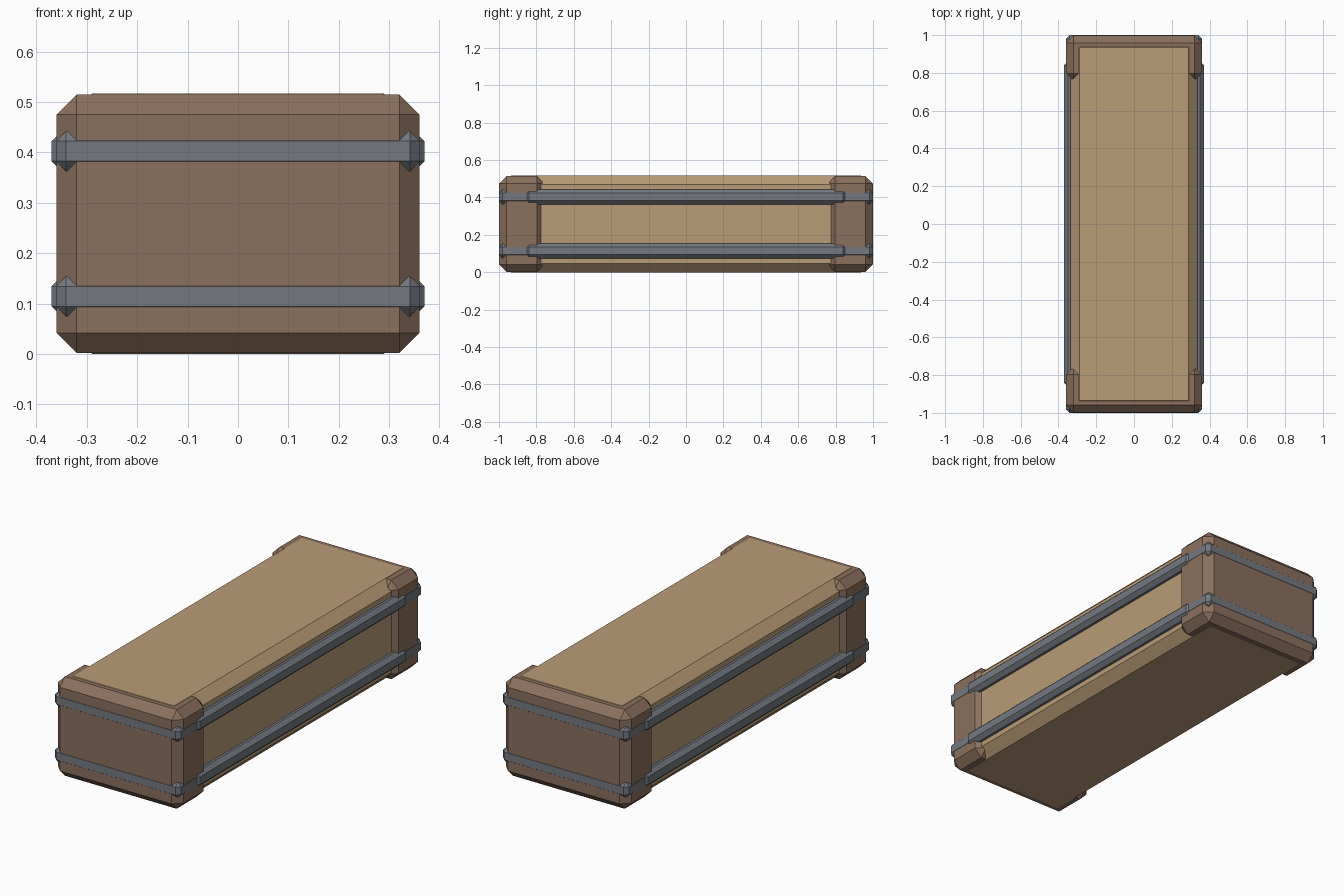
import bpy
import bmesh
from mathutils import Matrix, Vector

cube = bpy.data.objects.get("Cube")
if cube:
    bpy.data.objects.remove(cube, do_unlink=True)


def material(name, rgb):
    mat = bpy.data.materials.new(name)
    mat.use_nodes = True
    colour = (*rgb, 1.0)
    mat.diffuse_color = colour
    mat.node_tree.nodes["Principled BSDF"].inputs["Base Color"].default_value = colour
    return mat


def chamfered_box(name, size, centre, chamfer, mat):
    """Box with every edge cut by a single flat chamfer."""
    bm = bmesh.new()
    bmesh.ops.create_cube(bm, size=1, matrix=Matrix.Diagonal((*size, 1)))
    bmesh.ops.bevel(bm, geom=bm.edges[:], offset=chamfer, segments=1,
                    affect='EDGES', clamp_overlap=True)
    bmesh.ops.translate(bm, verts=bm.verts[:], vec=Vector(centre))
    mesh = bpy.data.meshes.new(name)
    bm.to_mesh(mesh)
    bm.free()
    mesh.materials.append(mat)
    obj = bpy.data.objects.new(name, mesh)
    bpy.context.collection.objects.link(obj)
    return obj


tan = material("tan wood", (0.485, 0.332, 0.185))
brown = material("brown wood", (0.258, 0.162, 0.111))
steel = material("grey steel", (0.176, 0.193, 0.221))

HEIGHT = 0.517
MID = HEIGHT / 2

# Main crate body
chamfered_box("crate_body", (0.674, 1.966, HEIGHT), (0, 0, MID), 0.048, tan)

# End caps sleeved over the body
for label, side in (("front", -1), ("back", 1)):
    chamfered_box(label + "_cap", (0.72, 0.242, HEIGHT - 0.004),
                  (0, side * 0.878, MID), 0.04, brown)

# Two metal bands, each flush with the caps, with raised rails along the sides
for label, level in (("lower", -1), ("upper", 1)):
    z = MID + level * 0.144
    chamfered_box(label + "_band", (0.722, 2.0, 0.08), (0, 0, z), 0.02, steel)
    for hand, side in (("right", -1), ("left", 1)):
        chamfered_box(f"{label}_{hand}_rail", (0.08, 1.72, 0.08),
                      (side * 0.33, 0, z), 0.02, steel)
